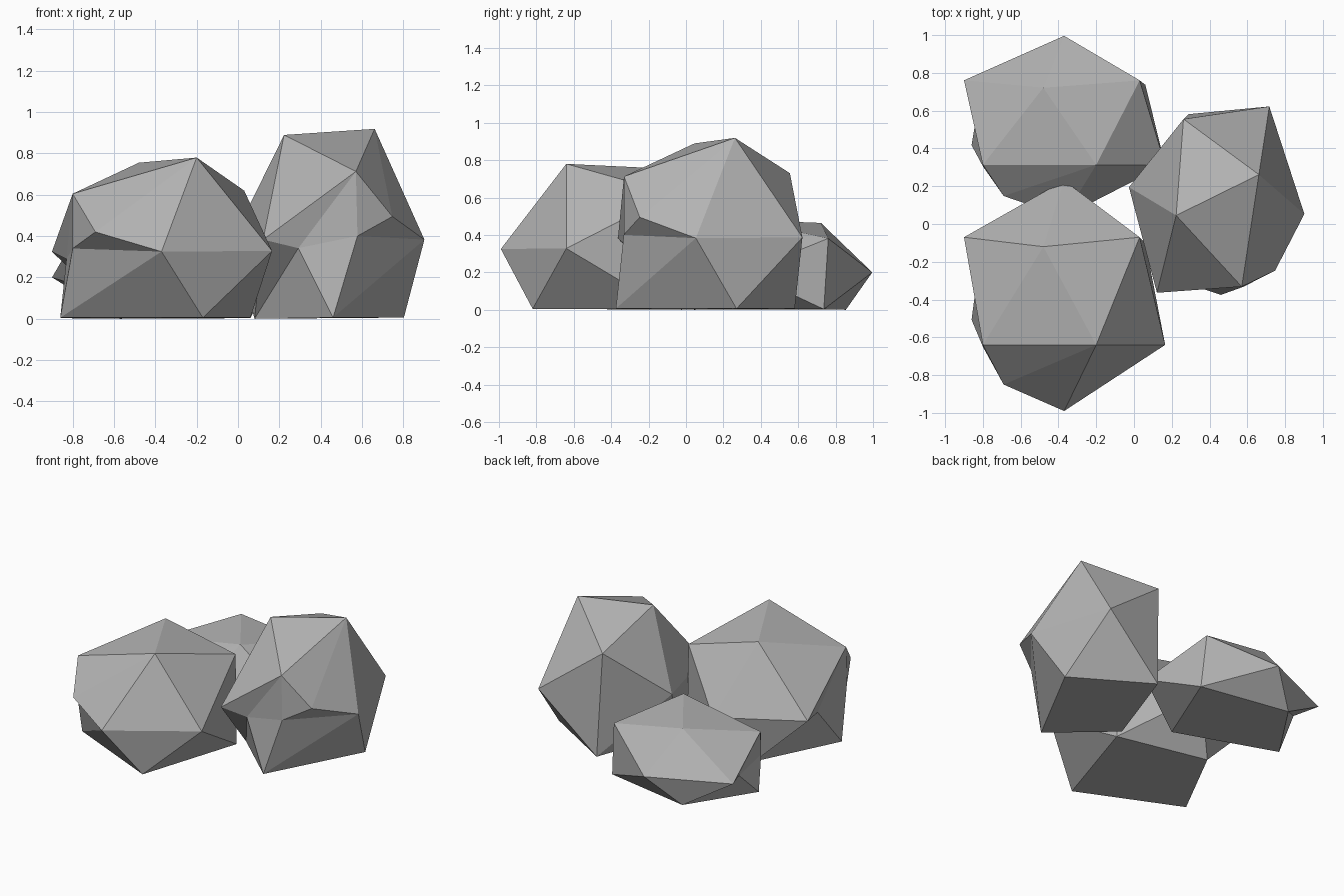
import bpy
import bmesh
import math
from mathutils import Vector

old = bpy.data.objects.get("Cube")
if old:
    bpy.data.objects.remove(old, do_unlink=True)

stone = bpy.data.materials.new("stone_grey")
stone.use_nodes = True
grey = (0.45, 0.45, 0.45, 1)
stone.diffuse_color = grey
stone.node_tree.nodes["Principled BSDF"].inputs["Base Color"].default_value = grey

# Corners of the basic boulder: crest, shoulders, girdle and flat foot
CORNERS = {
    "crest_front": (0.17, -0.27, 0.78),
    "crest_back": (-0.11, 0.25, 0.755),
    "shoulder_right": (-0.43, -0.27, 0.605),
    "shoulder_left": (0.40, 0.30, 0.62),
    "girdle_left": (0.535, -0.27, 0.328),
    "girdle_front": (0, -0.62, 0.325),
    "girdle_right": (-0.53, 0.30, 0.325),
    "girdle_back": (0, 0.60, 0.325),
    "foot_front": (0.20, -0.45, 0.005),
    "foot_right": (-0.49, -0.137, 0.005),
    "foot_back": (-0.20, 0.42, 0),
    "foot_left": (0.43, 0.27, 0.005),
}

# Chips: an edge between two corners is broken and moved to a new point
CHIPS = {
    "brow": ("shoulder_right", "girdle_front", (-0.32, -0.48, 0.42)),
    "ridge": ("shoulder_right", "foot_right", (-0.43, -0.28, 0.34)),
    "dent": ("girdle_right", "foot_right", (-0.46, 0.09, 0.29)),
}
CREASES = [("brow", "ridge"), ("ridge", "dent"),
           ("brow", "crest_front"), ("dent", "foot_back")]


def boulder(name, location, scale, turn):
    bm = bmesh.new()
    v = {key: bm.verts.new(co) for key, co in CORNERS.items()}
    bmesh.ops.convex_hull(bm, input=list(bm.verts))
    bmesh.ops.triangulate(bm, faces=list(bm.faces))

    # Break the chipped edges, then crease the faces between the chips
    for key, (a, b, co) in CHIPS.items():
        edge = bm.edges.get((v[a], v[b]))
        if edge:
            v[key] = bmesh.utils.edge_split(edge, v[a], 0.5)[1]
            v[key].co = Vector(co)
    for a, b in CREASES:
        if a in v and b in v:
            shared = set(v[a].link_faces) & set(v[b].link_faces)
            if shared and not bm.edges.get((v[a], v[b])):
                bmesh.utils.face_split(shared.pop(), v[a], v[b])

    bmesh.ops.triangulate(bm, faces=[f for f in bm.faces if len(f.verts) > 3])
    bmesh.ops.recalc_face_normals(bm, faces=list(bm.faces))
    mesh = bpy.data.meshes.new(name)
    bm.to_mesh(mesh)
    bm.free()
    mesh.materials.append(stone)
    obj = bpy.data.objects.new(name, mesh)
    obj.location = location
    obj.scale = scale
    obj.rotation_euler.z = math.radians(turn)
    bpy.context.collection.objects.link(obj)


# Three boulders made from the same stone, stretched and turned
boulder("front_boulder", (-0.37, -0.37, 0), (1, 1, 1), 0)
boulder("low_back_boulder", (-0.37, 0.525, 0), (1, 0.785, 0.615), 0)
boulder("tall_side_boulder", (0.43, 0.125, 0), (1, 0.77, 1.178), 81.3)
